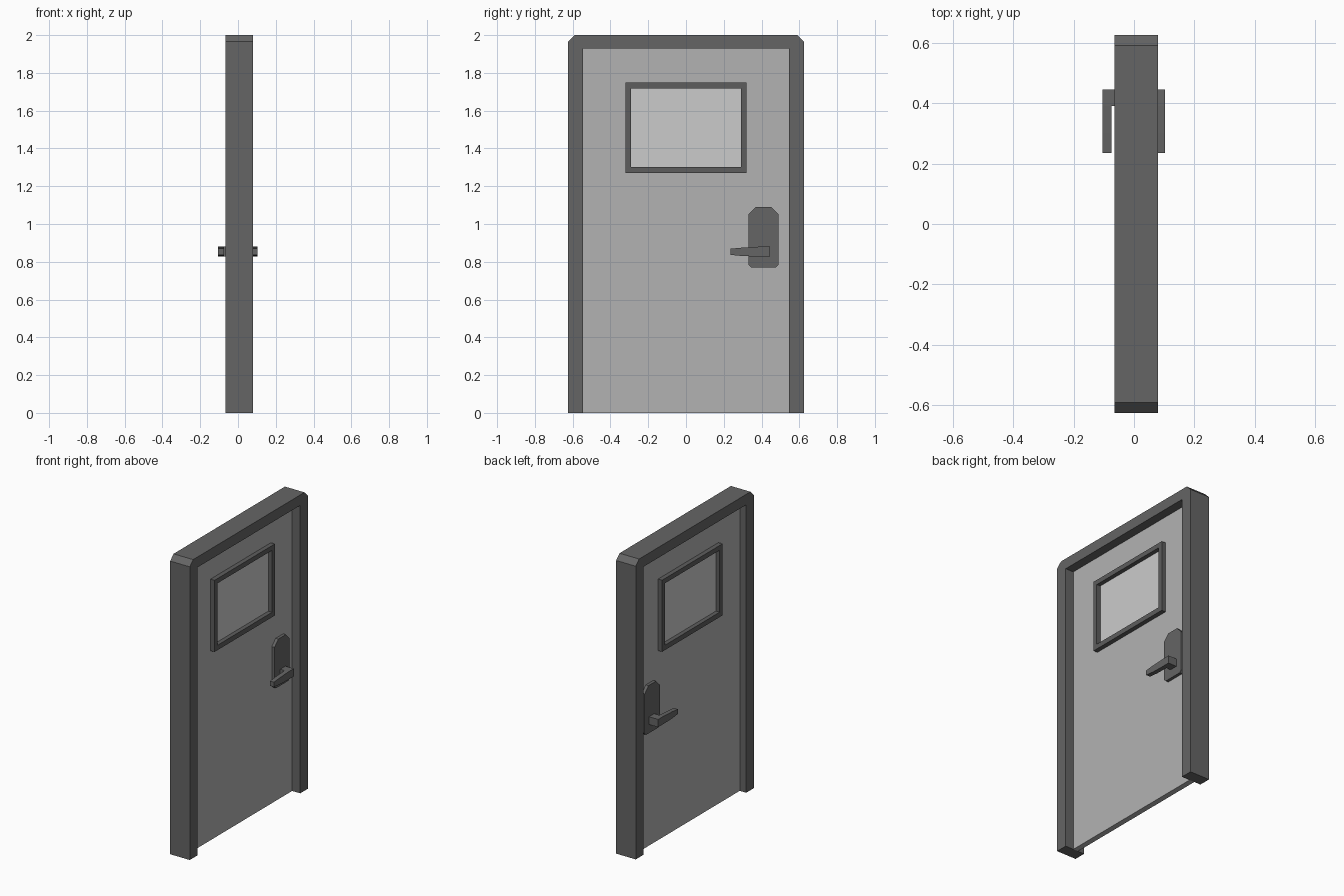
import bpy, bmesh

if "Cube" in bpy.data.objects:
    bpy.data.objects.remove(bpy.data.objects["Cube"])


def grey(name, v):
    m = bpy.data.materials.new(name)
    m.diffuse_color = (v, v, v, 1)
    m.use_nodes = True
    m.node_tree.nodes["Principled BSDF"].inputs["Base Color"].default_value = m.diffuse_color
    return m


FRAME = grey("dark_frame", 0.13)
TRIM = grey("dark_trim", 0.11)
METAL = grey("dark_metal", 0.13)
LEAF = grey("mid_grey_leaf", 0.45)
PANE = grey("light_pane", 0.75)


def finish(name, bm, mat):
    """Turn a bmesh into a named object with one material."""
    bmesh.ops.recalc_face_normals(bm, faces=bm.faces)
    me = bpy.data.meshes.new(name)
    bm.to_mesh(me)
    bm.free()
    me.materials.append(mat)
    ob = bpy.data.objects.new(name, me)
    bpy.context.collection.objects.link(ob)


def prism(name, outline, x0, x1, mat):
    """Extrude a closed (y, z) outline from x0 to x1."""
    bm = bmesh.new()
    face = bm.faces.new([bm.verts.new((x0, y, z)) for y, z in outline])
    res = bmesh.ops.extrude_face_region(bm, geom=[face])
    for v in res["geom"]:
        if isinstance(v, bmesh.types.BMVert):
            v.co.x = x1
    finish(name, bm, mat)


def rect(y, z0, z1):
    """Rectangle outline with half width y."""
    return [(-y, z0), (y, z0), (y, z1), (-y, z1)]


def rect_ring(name, outer, inner, x0, x1, mat):
    """Picture-frame ring between two rectangle outlines."""
    bm = bmesh.new()
    loops = [[bm.verts.new((x, y, z)) for y, z in r]
             for x, r in ((x0, outer), (x1, outer), (x1, inner), (x0, inner))]
    for k in range(4):
        a, b = loops[k], loops[(k + 1) % 4]
        for i in range(4):
            j = (i + 1) % 4
            bm.faces.new((a[i], a[j], b[j], b[i]))
    finish(name, bm, mat)


# Door frame: upside-down U with clipped top corners
half = [(0.545, 1.93), (0.545, 0), (0.625, 0), (0.625, 1.965), (0.59, 2.0)]
prism("door_frame", half + [(-y, z) for y, z in reversed(half)], -0.065, 0.08, FRAME)

# Door leaf, filling the opening
P0, P1 = -0.017, 0.02
prism("door_panel", rect(0.545, 0, 1.93), P0, P1, LEAF)

# Window pane, flush with the leaf, and trim standing proud on both faces
outer, inner = rect(0.32, 1.27, 1.75), rect(0.29, 1.303, 1.718)
prism("window_pane", inner, P0 - 0.002, P1 + 0.002, PANE)
for side, x0, x1 in (("right", P1, P1 + 0.03), ("left", P0 - 0.03, P0)):
    rect_ring("window_trim_" + side, outer, inner, x0, x1, TRIM)

# Handle sets on both faces: plate, stem and tapered lever
plate = [(0.345, 0.77), (0.475, 0.77), (0.49, 0.785), (0.49, 1.05),
         (0.45, 1.09), (0.37, 1.09), (0.33, 1.05), (0.33, 0.785)]
stem = [(0.39, 0.828), (0.445, 0.828), (0.445, 0.88), (0.39, 0.88)]
lever = [(0.235, 0.837), (0.30, 0.83), (0.39, 0.828), (0.39, 0.88),
         (0.30, 0.875), (0.235, 0.869)]
for side, base, s, tip in (("right", P1, 1, 0.102), ("left", P0, -1, -0.105)):
    prism("handle_plate_" + side, plate, base, base + s * 0.02, METAL)
    prism("handle_stem_" + side, stem, base + s * 0.02, tip, METAL)
    prism("handle_lever_" + side, lever, tip - s * 0.03, tip, METAL)
